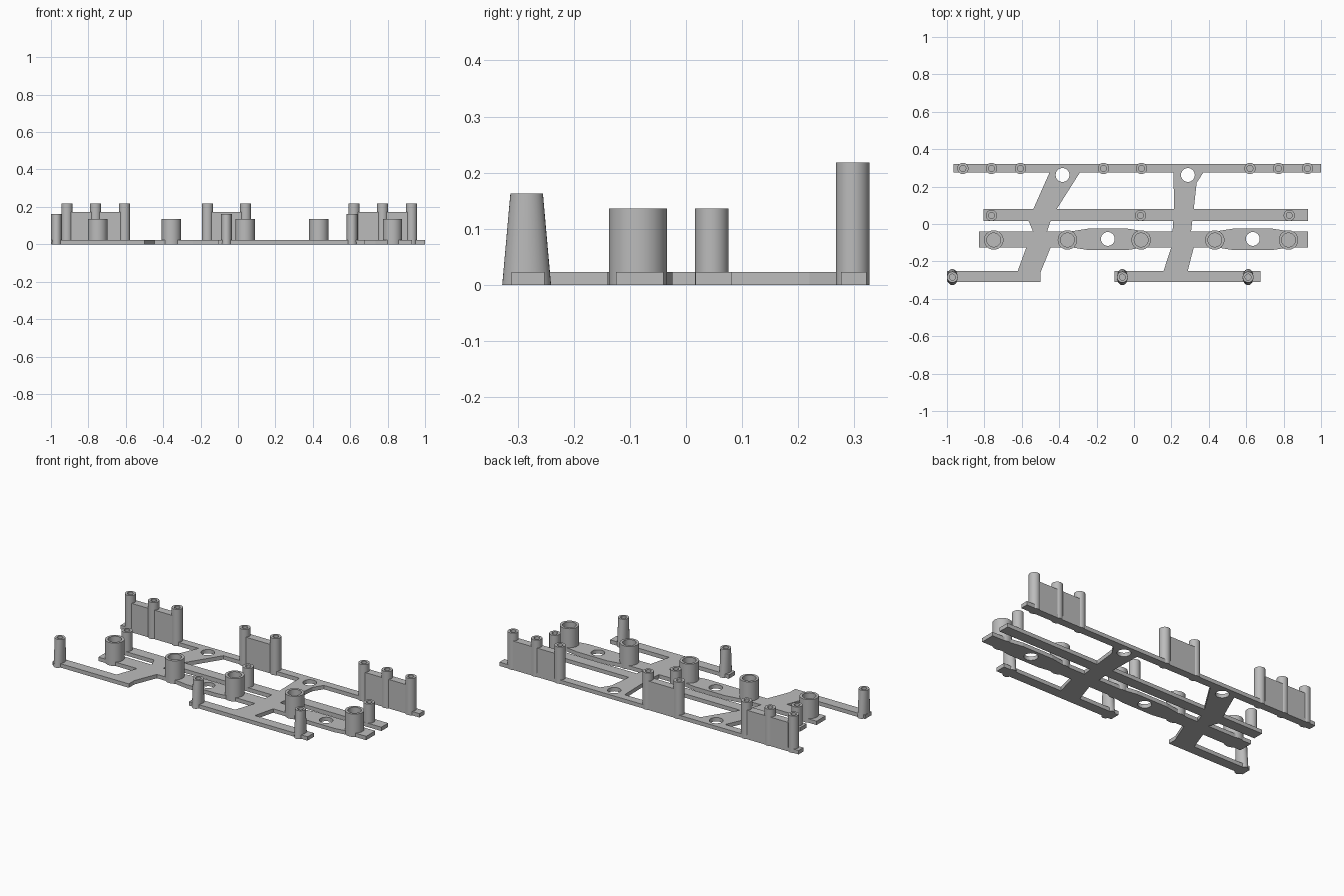
import bpy, bmesh, math

old = bpy.data.objects.get("Cube")
if old:
    bpy.data.objects.remove(old, do_unlink=True)

PLATE = 0.023
RAIL_Y = (0.276, 0.322)

grey = bpy.data.materials.new("plain_grey")
grey.use_nodes = True
colour = (0.5, 0.5, 0.5, 1)
grey.diffuse_color = colour
grey.node_tree.nodes["Principled BSDF"].inputs["Base Color"].default_value = colour


def add_object(name, bm):
    bmesh.ops.recalc_face_normals(bm, faces=bm.faces)
    mesh = bpy.data.meshes.new(name)
    bm.to_mesh(mesh)
    bm.free()
    mesh.materials.append(grey)
    obj = bpy.data.objects.new(name, mesh)
    bpy.context.scene.collection.objects.link(obj)
    return obj


def slab(name, outline, z0=0.0, z1=PLATE):
    """Extrude a flat outline upwards."""
    bm = bmesh.new()
    face = bm.faces.new([bm.verts.new((x, y, z0)) for x, y in outline])
    top = bmesh.ops.extrude_face_region(bm, geom=[face])["geom"]
    bmesh.ops.translate(bm, vec=(0, 0, z1 - z0),
                        verts=[v for v in top if isinstance(v, bmesh.types.BMVert)])
    return add_object(name, bm)


def bar(name, x0, x1, y0, y1, z0=0.0, z1=PLATE):
    return slab(name, [(x0, y0), (x1, y0), (x1, y1), (x0, y1)], z0, z1)


def circle(x, y, r, n=32):
    return [(x + r * math.cos(math.tau * i / n), y + r * math.sin(math.tau * i / n))
            for i in range(n)]


def combine(base, other, operation):
    """Merge or cut with a helper, then discard the helper."""
    mod = base.modifiers.new("combine", "BOOLEAN")
    mod.operation, mod.object, mod.solver = operation, other, "EXACT"
    bpy.context.view_layer.update()
    result = bpy.data.meshes.new_from_object(
        base.evaluated_get(bpy.context.evaluated_depsgraph_get()))
    base.modifiers.clear()
    base.data = result
    bpy.data.objects.remove(other, do_unlink=True)


def post(name, x, y, r, height, hole, base_stretch=1.0, n=32):
    """Hollow round post with a blind hole; its base can flare in depth."""
    bm = bmesh.new()
    rings = []
    for radius, z, stretch in ((r, 0, base_stretch), (r, height, 1),
                               (hole, height, 1), (hole, PLATE, 1)):
        rings.append([bm.verts.new((px, y + (py - y) * stretch, z))
                      for px, py in circle(x, y, radius, n)])
    for low, high in zip(rings, rings[1:]):
        for i in range(n):
            j = (i + 1) % n
            bm.faces.new((low[i], low[j], high[j], high[i]))
    bm.faces.new(rings[0])
    bm.faces.new(rings[-1])
    obj = add_object(name, bm)
    bpy.ops.object.select_all(action="DESELECT")
    obj.select_set(True)
    bpy.context.view_layer.objects.active = obj
    bpy.ops.object.shade_smooth_by_angle(angle=math.radians(35))


# Flat frame: long rails
frame = bar("base_frame", -0.965, 1.0, *RAIL_Y)
parts = [
    bar("middle_rail", -0.805, 0.93, 0.017, 0.081),
    bar("wide_rail", -0.83, 0.93, -0.125, -0.04),
    bar("front_right_rail", -1.0, -0.5, -0.311, -0.252),
    bar("front_left_rail", -0.105, 0.675, -0.311, -0.252),
]

# Widened pads on the wide rail
for cx in (-0.14, 0.635):
    parts.append(slab("pad", [(cx + sx * hx, -0.082 + sy * hy)
                              for sx, sy, hx, hy in (
        (-1, -1, 0.2, 0.042), (-1, -1, 0.1, 0.058), (1, -1, 0.1, 0.058), (1, -1, 0.2, 0.042),
        (1, 1, 0.2, 0.042), (1, 1, 0.1, 0.058), (-1, 1, 0.1, 0.058), (-1, 1, 0.2, 0.042))]))

# Slanted cross struts
parts.append(slab("right_strut", [
    (-0.445, 0.29), (-0.565, 0.02), (-0.54, -0.04), (-0.575, -0.123), (-0.625, -0.26),
    (-0.5, -0.26), (-0.445, -0.123), (-0.465, -0.04), (-0.445, 0.02), (-0.41, 0.085),
    (-0.28, 0.29)]))
parts.append(slab("left_strut", [
    (0.21, 0.29), (0.215, 0.085), (0.2, -0.123), (0.155, -0.26), (0.285, -0.26),
    (0.32, -0.123), (0.305, -0.04), (0.32, 0.085), (0.335, 0.22), (0.38, 0.29)]))
for part in parts:
    combine(frame, part, "UNION")

# Round through holes
for x, y in ((-0.382, 0.262), (0.288, 0.262), (-0.14, -0.08), (0.635, -0.08)):
    combine(frame, slab("hole", circle(x, y, 0.037), -0.1, 0.1), "DIFFERENCE")

# Back posts joined by upright webs
for group, xs in (("right", (-0.915, -0.762, -0.607)),
                  ("centre", (-0.163, 0.04)),
                  ("left", (0.62, 0.773, 0.928))):
    for i, x in enumerate(xs):
        post(f"back_post_{group}_{i + 1}", x, 0.297, 0.03, 0.218, 0.016)
    for i, (a, b) in enumerate(zip(xs, xs[1:])):
        bar(f"web_{group}_{i + 1}", a + 0.018, b - 0.018, *RAIL_Y, PLATE, 0.172)

# Slim posts, wide sockets and flared front posts
for i, x in enumerate((-0.762, 0.035, 0.83)):
    post(f"middle_post_{i + 1}", x, 0.046, 0.03, 0.136, 0.016)
for i in range(5):
    post(f"wide_socket_{i + 1}", -0.75 + 0.394 * i, -0.0855, 0.052, 0.136, 0.037)
for i, x in enumerate((-0.971, -0.062, 0.61)):
    post(f"front_post_{i + 1}", x, -0.284, 0.029, 0.163, 0.016, base_stretch=1.5)
